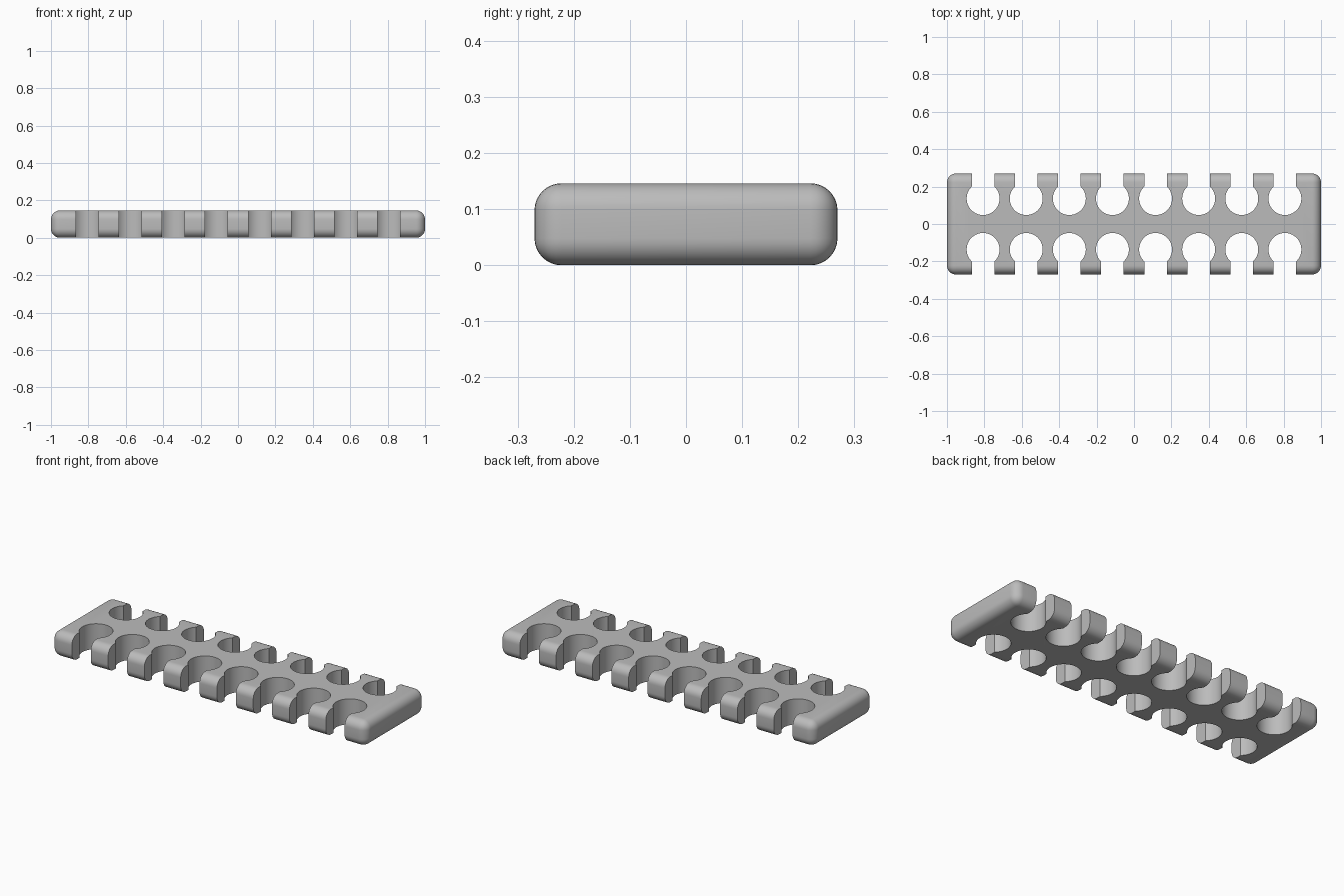
import bpy
import bmesh
from math import asin, cos, sin, pi, radians

LENGTH, WIDTH, HEIGHT, ROUNDING = 2.0, 0.54, 0.146, 0.048
SLOTS, PITCH = 8, 0.2305
HOLE_RADIUS, HOLE_Y, SLOT_HALF = 0.088, 0.136, 0.06

cube = bpy.data.objects.get("Cube")
if cube:
    bpy.data.objects.remove(cube, do_unlink=True)

grey = bpy.data.materials.new("plain grey")
grey.use_nodes = True
colour = (0.5, 0.5, 0.5, 1)
grey.diffuse_color = colour
grey.node_tree.nodes["Principled BSDF"].inputs["Base Color"].default_value = colour


def make_object(name, bm):
    bmesh.ops.recalc_face_normals(bm, faces=bm.faces)
    mesh = bpy.data.meshes.new(name)
    bm.to_mesh(mesh)
    bm.free()
    mesh.materials.append(grey)
    obj = bpy.data.objects.new(name, mesh)
    bpy.context.collection.objects.link(obj)
    return obj


# Rounded slab
bm = bmesh.new()
bmesh.ops.create_cube(bm, size=1)
bmesh.ops.scale(bm, vec=(LENGTH, WIDTH, HEIGHT), verts=bm.verts)
bmesh.ops.translate(bm, vec=(0, 0, HEIGHT / 2), verts=bm.verts)
bmesh.ops.bevel(bm, geom=bm.edges[:], offset=ROUNDING, segments=8,
                profile=0.5, affect='EDGES')
comb = make_object("cable_comb", bm)


# Keyhole cutter: a round hole with a neck open to the long edge
def keyhole_profile(steps=48):
    neck = asin(SLOT_HALF / HOLE_RADIUS)
    start, sweep = pi / 2 + neck, 2 * (pi - neck)
    points = []
    for i in range(steps + 1):
        a = start + sweep * i / steps
        points.append((HOLE_RADIUS * cos(a), HOLE_Y + HOLE_RADIUS * sin(a)))
    return points + [(SLOT_HALF, WIDTH), (-SLOT_HALF, WIDTH)]


bm = bmesh.new()
for side in (1, -1):
    for i in range(SLOTS):
        cx = (i - (SLOTS - 1) / 2) * PITCH
        face = bm.faces.new([bm.verts.new((cx + x, side * y, -HEIGHT))
                             for x, y in keyhole_profile()])
        top = bmesh.ops.extrude_face_region(bm, geom=[face])["geom"]
        bmesh.ops.translate(bm, vec=(0, 0, HEIGHT * 3),
                            verts=[g for g in top if isinstance(g, bmesh.types.BMVert)])
cutter = make_object("slot_cutter", bm)
cutter.hide_render = True

# Cut the slots, then drop the cutter
cut = comb.modifiers.new("slots", 'BOOLEAN')
cut.operation = 'DIFFERENCE'
cut.solver = 'EXACT'
cut.object = cutter
bpy.ops.object.select_all(action='DESELECT')
comb.select_set(True)
bpy.context.view_layer.objects.active = comb
bpy.ops.object.modifier_apply(modifier=cut.name)
bpy.data.objects.remove(cutter, do_unlink=True)
bpy.ops.object.shade_smooth_by_angle(angle=radians(30))
